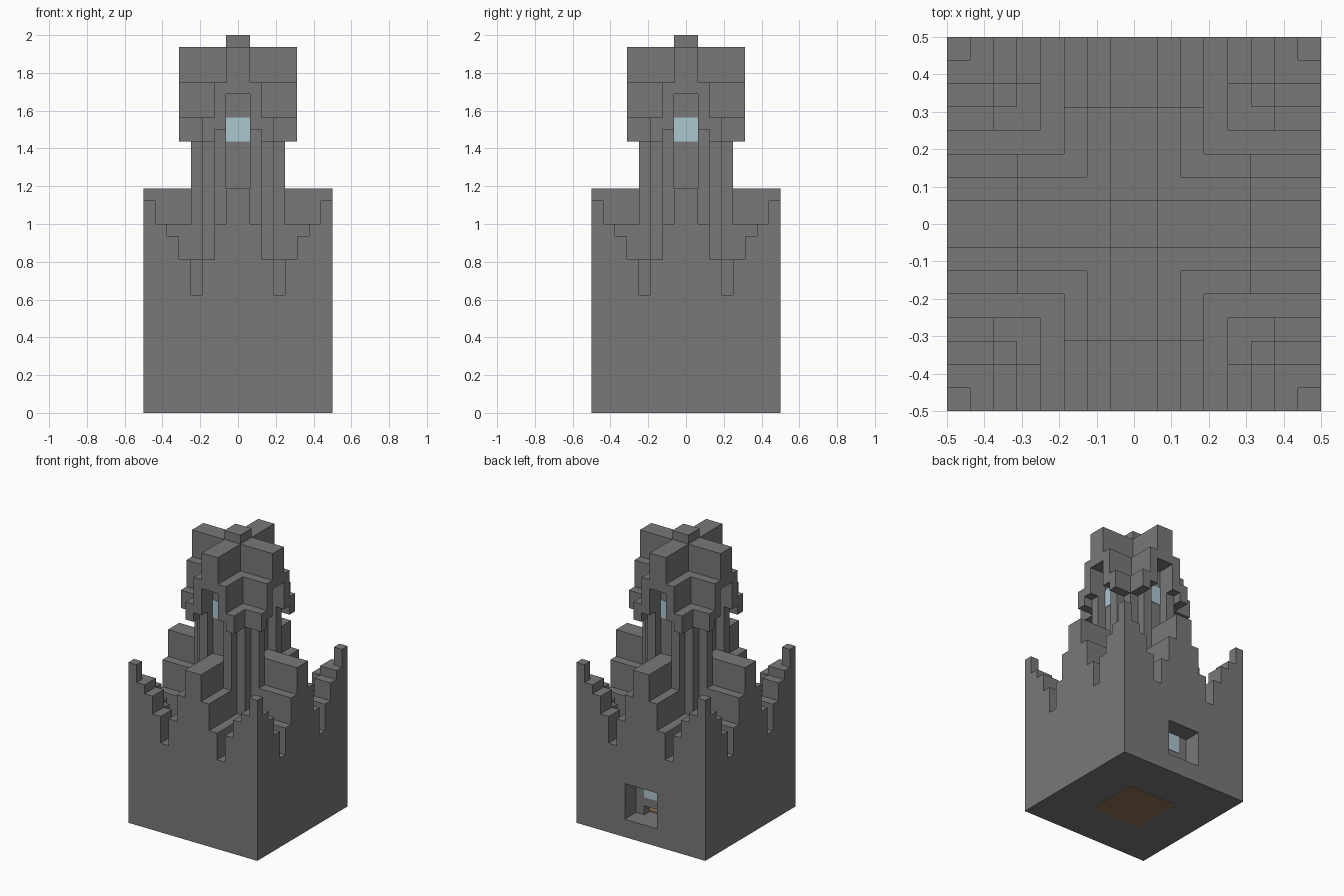
import bpy
import bmesh
from mathutils import Matrix, Vector
from math import pi

U = 1 / 16  # one block

cube = bpy.data.objects.get("Cube")
if cube:
    bpy.data.objects.remove(cube, do_unlink=True)


def material(name, rgb):
    m = bpy.data.materials.new(name)
    m.use_nodes = True
    m.diffuse_color = (*rgb, 1)
    m.node_tree.nodes["Principled BSDF"].inputs["Base Color"].default_value = (*rgb, 1)
    return m


stone = material("stone grey", (0.19, 0.19, 0.19))
glass = material("pale blue glass", (0.41, 0.57, 0.63))
wood = material("brown wood", (0.28, 0.17, 0.08))


def add_box(bm, x, y, z, turn=0):
    """Box between block coordinates, turned in quarter turns about z."""
    lo, hi = Vector((x[0], y[0], z[0])), Vector((x[1], y[1], z[1]))
    size = Matrix.Diagonal((*(hi - lo), 1))
    mat = (Matrix.Scale(U, 4) @ Matrix.Rotation(turn * pi / 2, 4, "Z")
           @ Matrix.Translation((lo + hi) / 2) @ size)
    bmesh.ops.create_cube(bm, size=1, matrix=mat)


def build(name, boxes, mat, turns=1):
    bm = bmesh.new()
    for turn in range(turns):
        for x, y, z in boxes:
            add_box(bm, x, y, z, turn)
    mesh = bpy.data.meshes.new(name)
    bm.to_mesh(mesh)
    bm.free()
    mesh.materials.append(mat)
    obj = bpy.data.objects.new(name, mesh)
    bpy.context.collection.objects.link(obj)
    return obj


def cut(obj, cutter):
    mod = obj.modifiers.new("cut", "BOOLEAN")
    mod.operation = "DIFFERENCE"
    mod.solver = "EXACT"
    mod.object = cutter
    bpy.context.view_layer.update()
    deps = bpy.context.evaluated_depsgraph_get()
    mesh = bpy.data.meshes.new_from_object(obj.evaluated_get(deps))
    obj.modifiers.clear()
    obj.data = mesh
    bpy.data.objects.remove(cutter, do_unlink=True)


def both(x, y, z):
    """The box and its mirror image across x = 0."""
    return [(x, y, z), ((-x[1], -x[0]), y, z)]


# Keep body with a room, a low doorway and a recessed entrance at the back
body = build("keep_body", [((-8, 8), (-8, 8), (0, 10))], stone)
for box in [((-5, 5), (-5, 5), (2, 8)),
            ((-1, 1), (4, 7), (2, 3)),
            ((-2, 2), (6, 9), (2, 6))]:
    cut(body, build("cutter", [box], stone))

# Wooden floor inside and underneath, and the pane above the doorway
build("room_floor", [((-5, 5), (-5, 5), (2, 2.1))], wood)
build("floor_underside", [((-3, 3), (-3, 3), (-0.02, 0.05))], wood)
build("entrance_pane", [((-1, 1), (6, 6.05), (4, 6))], glass)

# Stepped wall corners
corner = [((7, 8), (7, 8), (10, 18)), ((6, 8), (6, 8), (10, 16)),
          ((5, 6), (5, 6), (10, 13)), ((4, 6), (4, 6), (10, 11))]
for step, top in [(5, 15), (4, 13)]:
    span, deep = (step, step + 1), (6, 8)
    corner += [(span, deep, (10, top)), (deep, span, (10, top))]
build("wall_corners", corner, stone, 4)

# Tiered buttresses in the middle of each side
build("buttresses", [((-w, w), (3, 8), (10, top))
                     for w, top in [(1, 19), (2, 16), (3, 13)]], stone, 4)

# Round-stepped tower shaft with a tall niche on each side
shaft = [((-3, 3), (-3, 3), (10, 25)), ((-1, 1), (3, 4), (10, 19))]
shaft += both((1, 2), (3, 4), (10, 24))
build("tower_shaft", shaft, stone, 4)

# Cross-shaped head that widens downwards, arched over each niche
head = [((-1, 1), (0, 5), (28, 31)), ((-2, 2), (0, 5), (27, 28)),
        ((-2, 2), (0, 3), (25, 27))]
head += both((1, 2), (0, 5), (25, 27))
head += both((1, 3), (0, 5), (24, 25))
head += both((2, 3), (0, 5), (23, 24))
build("tower_head", head, stone, 4)
build("top_block", [((-1, 1), (-1, 1), (31, 32))], stone)

# Niche windows
build("tower_windows", [((-1, 1), (2.95, 3.05), (23, 25))], glass, 4)
